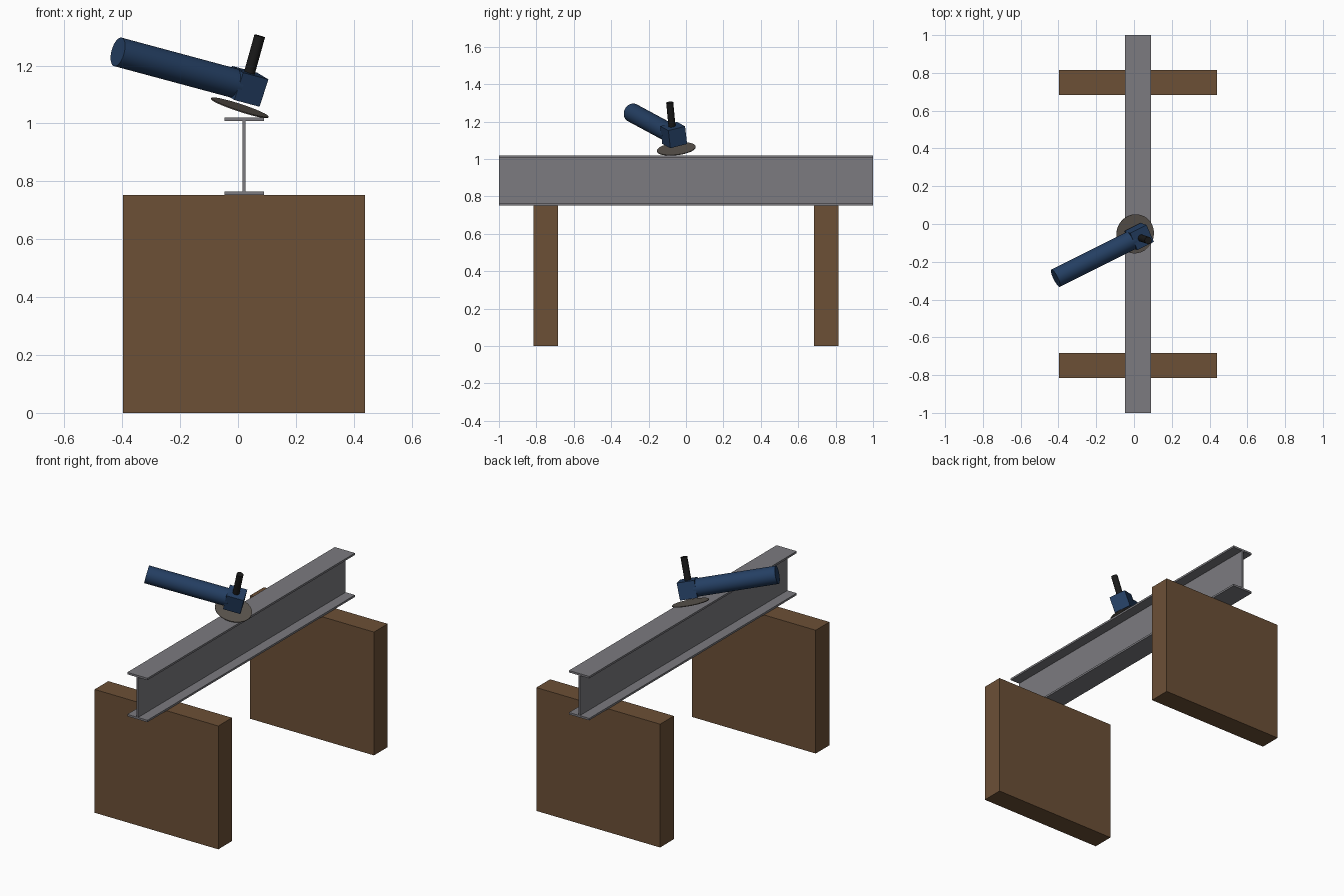
import bpy, bmesh, math
from mathutils import Vector, Matrix

if "Cube" in bpy.data.objects:
    bpy.data.objects.remove(bpy.data.objects["Cube"], do_unlink=True)


def material(name, rgb, rough=0.6):
    m = bpy.data.materials.new(name)
    m.use_nodes = True
    m.diffuse_color = (*rgb, 1)
    bsdf = next(n for n in m.node_tree.nodes if n.type == 'BSDF_PRINCIPLED')
    bsdf.inputs["Base Color"].default_value = (*rgb, 1)
    bsdf.inputs["Roughness"].default_value = rough
    return m


wood = material("brown_wood", (0.15, 0.08, 0.037))
steel = material("grey_steel", (0.2, 0.197, 0.215))
blue = material("dark_blue_casing", (0.018, 0.05, 0.125))
black = material("black_grip", (0.01, 0.01, 0.01))
abrasive = material("grey_brown_abrasive", (0.11, 0.095, 0.08))


def finish(name, bm, mat, matrix=Matrix(), smooth=False):
    bmesh.ops.recalc_face_normals(bm, faces=bm.faces)
    mesh = bpy.data.meshes.new(name)
    bm.to_mesh(mesh)
    bm.free()
    mesh.materials.append(mat)
    obj = bpy.data.objects.new(name, mesh)
    bpy.context.collection.objects.link(obj)
    obj.matrix_world = matrix
    if smooth:
        bpy.ops.object.select_all(action='DESELECT')
        obj.select_set(True)
        bpy.context.view_layer.objects.active = obj
        bpy.ops.object.shade_smooth_by_angle(angle=math.radians(40))
    return obj


def box(name, size, mat, matrix):
    bm = bmesh.new()
    bmesh.ops.create_cube(bm, size=1)
    bmesh.ops.scale(bm, vec=size, verts=bm.verts)
    return finish(name, bm, mat, matrix)


def rod(name, start, end, radius, mat, sides=32):
    axis = end - start
    bm = bmesh.new()
    bmesh.ops.create_cone(bm, cap_ends=True, segments=sides, radius1=radius,
                          radius2=radius, depth=axis.length)
    turn = axis.to_track_quat('Z', 'Y').to_matrix().to_4x4()
    return finish(name, bm, mat, Matrix.Translation((start + end) / 2) @ turn, True)


CENTRE_X = 0.021
BLOCK_TOP = 0.752

# Two upright wooden support blocks
for name, y in (("front_support_block", -0.75), ("back_support_block", 0.75)):
    box(name, (0.835, 0.132, BLOCK_TOP), wood,
        Matrix.Translation((CENTRE_X, y, BLOCK_TOP / 2)))

# Steel beam: half an I profile, mirrored and extruded along y
half, web, flange, top = 0.068, 0.005, 0.012, 1.02
right_side = [(half, BLOCK_TOP), (half, BLOCK_TOP + flange), (web, BLOCK_TOP + flange),
              (web, top - flange), (half, top - flange), (half, top)]
profile = right_side + [(-x, z) for x, z in reversed(right_side)]
bm = bmesh.new()
face = bm.faces.new([bm.verts.new((CENTRE_X + x, -1, z)) for x, z in profile])
extruded = bmesh.ops.extrude_face_region(bm, geom=[face], use_keep_orig=True)
moved = [v for v in extruded["geom"] if isinstance(v, bmesh.types.BMVert)]
bmesh.ops.translate(bm, vec=(0, 2, 0), verts=moved)
finish("steel_beam", bm, steel)

# Grinder frame: along the body, across it, and up out of the head
along = Vector((0.87, 0.435, -0.234)).normalized()
up = Vector((0.33, -0.1, 0.94))
up = (up - along * up.dot(along)).normalized()
across = up.cross(along)
head = Vector((0.027, -0.066, 1.128))
frame = Matrix((along, across, up)).transposed().to_4x4()

# Grinder parts
box("grinder_head", (0.1, 0.1, 0.1), blue, Matrix.Translation(head) @ frame)
rod("grinder_body", Vector((-0.415, -0.287, 1.247)), head - along * 0.035, 0.051, blue)
rod("side_handle", Vector((0.034, -0.073, 1.155)), Vector((0.075, -0.087, 1.302)),
    0.019, black)
disc = Vector((0.006, -0.052, 1.054))
rod("grinding_disc", disc - up * 0.002, disc + up * 0.002, 0.104, abrasive, 48)
